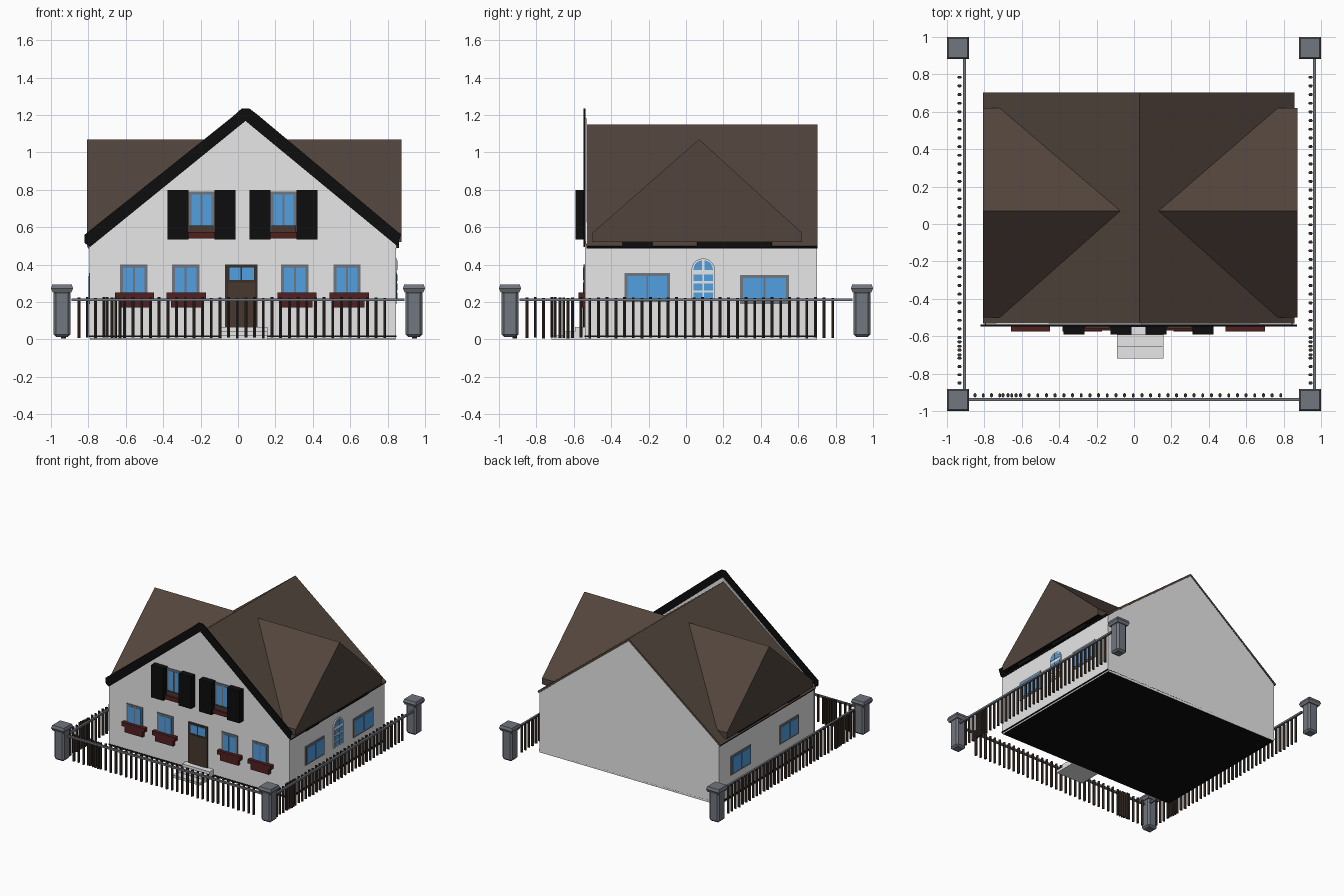
import bpy, bmesh, math
from mathutils import Matrix, Vector

if "Cube" in bpy.data.objects:
    bpy.data.objects.remove(bpy.data.objects["Cube"])


def material(name, r, g, b):
    m = bpy.data.materials.new(name)
    m.diffuse_color = (r, g, b, 1)
    m.use_nodes = True
    m.node_tree.nodes["Principled BSDF"].inputs["Base Color"].default_value = m.diffuse_color
    return m


WALL = material("wall_white", .80, .80, .80)
ROOF = material("roof_brown", .085, .059, .046)
BLACK = material("black", .004, .004, .004)
SLATE = material("slate_grey", .165, .18, .21)
GLASS = material("window_blue", .085, .35, .75)
RED = material("flower_box_red", .085, .014, .014)
WOOD = material("fence_brown", .04, .028, .021)
DOOR = material("door_brown", .065, .04, .029)


def finish(name, bm, mat, under=None):
    """Make an object; faces that look down can take a second material."""
    bmesh.ops.recalc_face_normals(bm, faces=bm.faces)
    me = bpy.data.meshes.new(name)
    me.materials.append(mat)
    if under:
        me.materials.append(under)
        for f in bm.faces:
            if f.normal.z < -.3:
                f.material_index = 1
    bm.to_mesh(me)
    bm.free()
    ob = bpy.data.objects.new(name, me)
    bpy.context.collection.objects.link(ob)
    return ob


def boxes(name, spans, mat):
    """One object from boxes given as (x0, x1, y0, y1, z0, z1)."""
    bm = bmesh.new()
    for x0, x1, y0, y1, z0, z1 in spans:
        m = Matrix.Translation(((x0 + x1) / 2, (y0 + y1) / 2, (z0 + z1) / 2)) \
            @ Matrix.Diagonal((abs(x1 - x0), y1 - y0, z1 - z0, 1))
        bmesh.ops.create_cube(bm, size=1, matrix=m)
    return finish(name, bm, mat)


def prism(name, outlines, axis, a, b, mat, under=None):
    """Extrude (u, z) outlines along x or y from a to b."""
    bm = bmesh.new()
    for pts in outlines:
        co = [(a, u, z) if axis == 'x' else (u, a, z) for u, z in pts]
        f = bm.faces.new([bm.verts.new(c) for c in co])
        ext = bmesh.ops.extrude_face_region(bm, geom=[f])
        d = Vector((b - a, 0, 0)) if axis == 'x' else Vector((0, b - a, 0))
        bmesh.ops.translate(bm, vec=d, verts=[v for v in ext['geom'] if isinstance(v, bmesh.types.BMVert)])
    return finish(name, bm, mat, under)


# ---- house body, raised front gable wall and floor line
prism("house_body", [[(-.79, 0), (.842, 0), (.842, .49), (.03, 1.135), (-.79, .49)]],
      'y', -.53, .70, WALL, BLACK)
prism("front_gable_wall", [[(-.793, .005), (.845, .005), (.845, .51), (.04, 1.18), (-.793, .51)]],
      'y', -.54, -.53, WALL)
boxes("floor_line", [(-.796, .848, -.543, .70, .012, .022)], BLACK)

# ---- main roof and the cross roof through it
prism("main_roof", [[(.03, 1.15), (.858, .50), (.85, .485), (.03, 1.13), (-.80, .485), (-.808, .50)]],
      'y', -.532, .702, ROOF, BLACK)
prism("cross_roof", [[(-.50, .52), (-.50, .57), (.07, 1.07), (.62, .57), (.62, .52)]],
      'x', -.806, .875, ROOF, BLACK)
boxes("eave_boards", [(x0, x1, y0, y1, .49, .52)
                      for x0, x1 in ((-.80, -.78), (.84, .862))
                      for y0, y1 in ((-.34, -.18), (.06, .46))], BLACK)

# ---- black trim along the front gable
prism("gable_trim", [[(.02, 1.235), (.06, 1.235), (.10, 1.205), (.872, .56), (.85, .50), (.04, 1.168),
                      (-.79, .495), (-.82, .515), (-.82, .56), (-.03, 1.19)]],
      'y', -.547, -.538, BLACK)


# ---- windows: slate frame plate with two glass plates
def front(u0, u1, z0, z1, d0, d1):
    return (u0, u1, -.54 - d1, -.54 - d0, z0, z1)


def right(u0, u1, z0, z1, d0, d1):
    return (.842 + d0, .842 + d1, u0, u1, z0, z1)


def left(u0, u1, z0, z1, d0, d1):
    return (-.79 - d1, -.79 - d0, u0, u1, z0, z1)


def window(name, face, u0, u1, z0, z1, rim=.016):
    mid = (u0 + u1) / 2
    boxes(name + "_frame", [face(u0, u1, z0, z1, 0, .006)], SLATE)
    boxes(name + "_glass", [face(u0 + rim, mid - .005, z0 + rim, z1 - rim, 0, .009),
                            face(mid + .005, u1 - rim, z0 + rim, z1 - rim, 0, .009)], GLASS)


for i, c in enumerate((-.557, -.28, .304, .583)):
    window(f"lower_window_{i}", front, c - .073, c + .073, .22, .40)
    o = c + (.004 if c < 0 else .012)
    boxes(f"lower_flower_box_{i}", [front(o - .105, o + .105, .218, .25, 0, .035),
                                    front(o - .082, o + .082, .17, .218, 0, .028)], RED)

for i, c in enumerate((-.195, .244)):
    window(f"upper_window_{i}", front, c - .07, c + .07, .575, .79)
    boxes(f"upper_sill_{i}", [front(c - .065, c + .065, .575, .61, 0, .02)], DOOR)
    boxes(f"upper_flower_box_{i}", [front(c - .083, c + .083, .54, .575, 0, .03)], RED)
    boxes(f"shutters_{i}", [front(c - .182, c - .07, .535, .80, 0, .052),
                            front(c + .07, c + .182, .535, .80, 0, .052)], BLACK)

for side, face in (("right", right), ("left", left)):
    window(f"{side}_front_window", face, -.33, -.085, .20, .355)
    window(f"{side}_back_window", face, .29, .55, .19, .345)

# ---- arched window on the right side
C, R = .092, .063
arc = [(C + R * math.cos(math.pi * k / 10), .37 + R * math.sin(math.pi * k / 10)) for k in range(11)]
prism("arched_window_frame", [[(C - R, .205), (C + R, .205)] + arc], 'x', .842, .851, WALL)
fans = []
for s in (-1, 1):
    fan = [(C + s * .006, .372)]
    fan += [(C + s * (.006 + .046 * math.cos(math.pi * k / 10)), .372 + .05 * math.sin(math.pi * k / 10))
            for k in range(6)]
    fans.append(fan)
prism("arched_window_fan_glass", fans, 'x', .842, .854, GLASS)
boxes("arched_window_glass", [right(u, u + .048, z, z + .036, 0, .012)
                              for u in (C - .053, C + .005) for z in (.215, .262, .312)], GLASS)

# ---- front door and steps
boxes("door_frame", [front(-.07, .105, .06, .40, 0, .008)], WOOD)
boxes("door_leaf", [front(-.05, .09, .065, .305, 0, .012)], DOOR)
boxes("door_glass", [front(-.045, .013, .318, .385, 0, .012),
                     front(.022, .085, .318, .385, 0, .012)], GLASS)
boxes("front_steps", [(-.092, .157, -.53 - .063 * (i + 1), -.53, 0, .065 - .0217 * i)
                      for i in range(3)], WALL)

# ---- corner pillars: bevelled shaft and cap
for sx in (-1, 1):
    for sy in (-1, 1):
        x, y = sx * .941, sy * .941
        shaft = boxes("pillar_shaft", [(x - .045, x + .045, y - .045, y + .045, .012, .262)], SLATE)
        bev = shaft.modifiers.new("chamfer", 'BEVEL')
        bev.width = .014
        bev.segments = 1
        bm = bmesh.new()
        for r0, r1, z0, z1 in ((.05, .059, .25, .272), (.059, .052, .272, .294)):
            bmesh.ops.create_cone(bm, cap_ends=True, segments=4, radius1=r0 * math.sqrt(2),
                                  radius2=r1 * math.sqrt(2), depth=z1 - z0,
                                  matrix=Matrix.Translation((x, y, (z0 + z1) / 2))
                                  @ Matrix.Rotation(math.pi / 4, 4, 'Z'))
        finish("pillar_cap", bm, SLATE)

# ---- fence rails
boxes("front_rail", [(-.89, .89, -.946, -.93, .205, .22)], SLATE)
boxes("left_rail", [(-.915, -.899, -.89, .89, .205, .22)], SLATE)
boxes("right_rail", [(.957, .973, -.89, .89, .205, .22)], SLATE)

# ---- pickets: a short run overlapping a long run, on three sides
run = [-.85 + .044 * k for k in range(6)] + [-.70 + 1.485 * k / 32 for k in range(33)]


def pickets(name, place, turn):
    bm = bmesh.new()
    for i, t in enumerate(run):
        x, y = place(t)
        wob = .003 * math.sin(i * 2.3)
        m = Matrix.Translation((x, y, .116 + wob)) @ Matrix.Rotation(turn, 4, 'Z') \
            @ Matrix.Diagonal((.8, 1.15, 1, 1))
        bmesh.ops.create_cone(bm, cap_ends=True, segments=6, radius1=.011, radius2=.011,
                              depth=.216, matrix=m)
    finish(name, bm, WOOD)


pickets("front_pickets", lambda t: (t, -.916), 0)
pickets("left_pickets", lambda t: (-.933, t), math.pi / 2)
pickets("right_pickets", lambda t: (.944, t), math.pi / 2)
